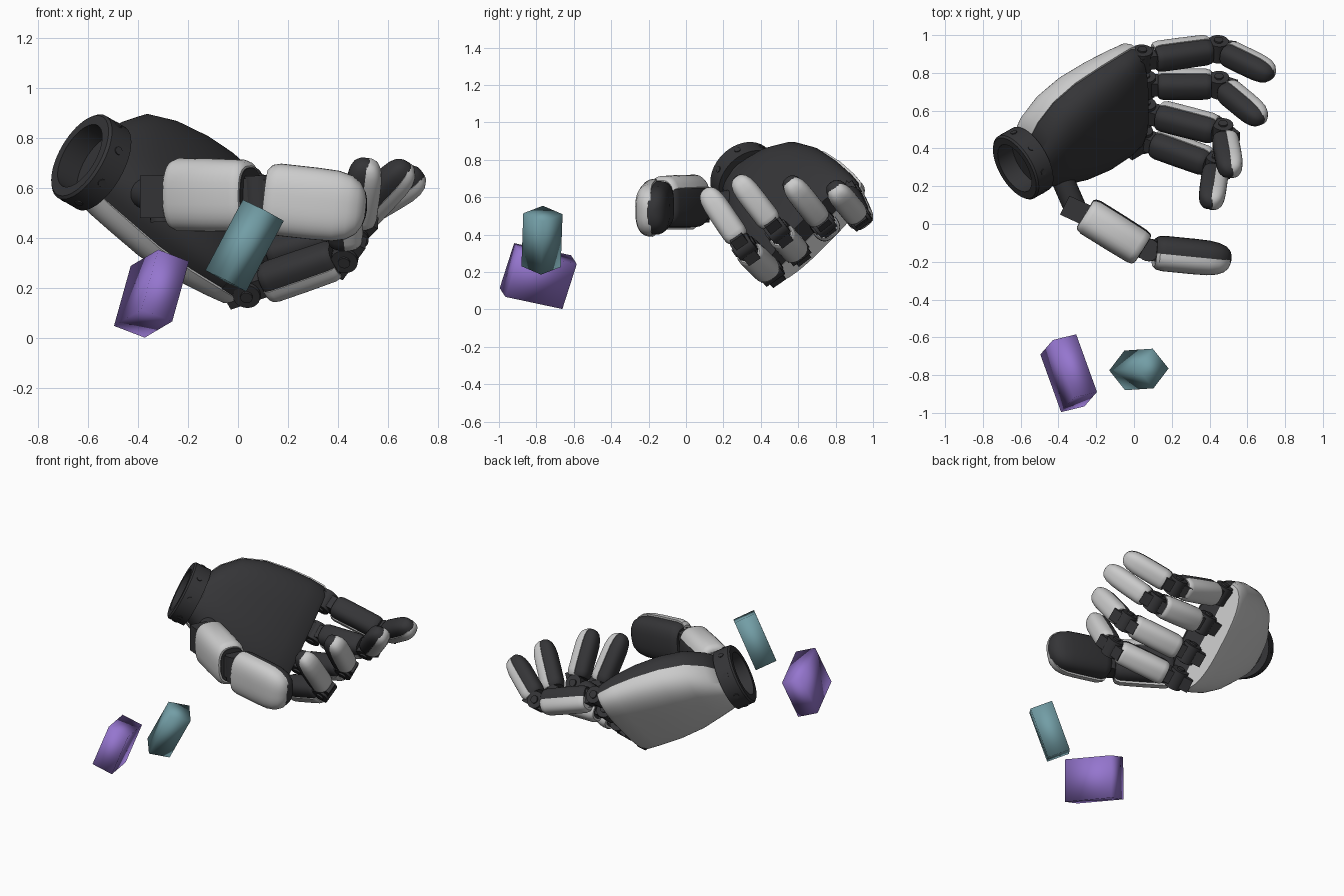
import bpy, bmesh, math
from mathutils import Vector, Matrix

if "Cube" in bpy.data.objects:
    bpy.data.objects.remove(bpy.data.objects["Cube"])

V = Vector


def material(name, rgb):
    m = bpy.data.materials.new(name)
    m.diffuse_color = (*rgb, 1)
    m.use_nodes = True
    m.node_tree.nodes["Principled BSDF"].inputs["Base Color"].default_value = m.diffuse_color
    return m


DARK = material("dark_plastic", (0.035, 0.035, 0.038))
LIGHT = material("light_shell", (0.55, 0.55, 0.55))
PURPLE = material("purple", (0.30, 0.18, 0.62))
TEAL = material("teal", (0.17, 0.34, 0.38))


def finish(name, bm, mat, angle=35):
    bmesh.ops.recalc_face_normals(bm, faces=bm.faces[:])
    me = bpy.data.meshes.new(name)
    bm.to_mesh(me)
    bm.free()
    me.materials.append(mat)
    ob = bpy.data.objects.new(name, me)
    bpy.context.collection.objects.link(ob)
    bpy.ops.object.select_all(action='DESELECT')
    ob.select_set(True)
    bpy.context.view_layer.objects.active = ob
    bpy.ops.object.shade_smooth_by_angle(angle=math.radians(angle))
    return ob


def frame(u, v, w, loc):
    return Matrix(((u.x, v.x, w.x, loc.x), (u.y, v.y, w.y, loc.y),
                   (u.z, v.z, w.z, loc.z), (0, 0, 0, 1)))


def loft(name, mat, M, secs, arc=2.0, n=32, grow=1.0, power=2.7):
    """Skin superellipse sections (w, cu, cv, ru, rv); arc (in pi) below 2 keeps the back side."""
    bm = bmesh.new()
    rings = []
    for w, cu, cv, ru, rv in secs:
        ring = []
        for i in range(n):
            t = arc * math.pi * i / (n if arc == 2 else n - 1)
            c, s = math.cos(t), math.sin(t)
            u = math.copysign(abs(c) ** (2 / power), c) * ru * grow
            v = math.copysign(abs(s) ** (2 / power), s) * rv * grow
            ring.append(bm.verts.new(M @ V((cu + u, cv + v, w))))
        rings.append(ring)
    for a, b in zip(rings, rings[1:]):
        for i in range(n):
            j = (i + 1) % n
            bm.faces.new((a[i], a[j], b[j], b[i]))
    bm.faces.new(rings[0])
    bm.faces.new(rings[-1])
    return finish(name, bm, mat)


def rod(name, mat, p0, p1, r, n=24):
    d = p1 - p0
    M = Matrix.Translation((p0 + p1) / 2) @ d.to_track_quat('Z', 'Y').to_matrix().to_4x4()
    bm = bmesh.new()
    bmesh.ops.create_cone(bm, cap_ends=True, segments=n, radius1=r, radius2=r,
                          depth=d.length, matrix=M)
    return finish(name, bm, mat)


def block(name, mat, centre, e1, e2, e3, angle=30):
    bm = bmesh.new()
    bmesh.ops.create_cube(bm, size=1, matrix=frame(e1, e2, e3, centre))
    return finish(name, bm, mat, angle)


# hand frame: along the hand, across the knuckles, back of the hand
W = V((-0.59, 0.32, 0.705))
A = V((0.77, 0.45, -0.45)).normalized()
R = V((0, 1, 1)).normalized()
B = R.cross(A)
HAND = frame(R, B, A, W)

# wrist ring: hollow collar with bolts and a closing plate
bm = bmesh.new()
prof = [(0.14, -0.055), (0.18, -0.055), (0.19, -0.045), (0.19, 0.055), (0.14, 0.055)]
N = 48
rings = [[bm.verts.new(HAND @ V((r * math.cos(2 * math.pi * i / N),
                                 r * math.sin(2 * math.pi * i / N), h)))
          for i in range(N)] for r, h in prof]
for k in range(len(prof)):
    a, b = rings[k], rings[(k + 1) % len(prof)]
    for i in range(N):
        j = (i + 1) % N
        bm.faces.new((a[i], a[j], b[j], b[i]))
finish("wrist_ring", bm, DARK)
rod("wrist_plate", DARK, W + A * 0.045, W + A * 0.09, 0.15)
for i in range(8):
    t = 2 * math.pi * (i + 0.5) / 8
    d = R * math.cos(t) + B * math.sin(t)
    rod(f"wrist_bolt_{i}", DARK, W + d * 0.185, W + d * 0.194, 0.017, 12)

# palm: dark core with a light shell over the back
palm = [(0.05, 0.00, 0.00, 0.155, 0.14), (0.10, 0.03, -0.005, 0.21, 0.158),
        (0.20, 0.055, -0.015, 0.28, 0.172), (0.34, 0.055, -0.02, 0.33, 0.178),
        (0.50, 0.05, -0.025, 0.355, 0.17), (0.64, 0.05, -0.025, 0.36, 0.15),
        (0.73, 0.05, -0.02, 0.355, 0.13), (0.755, 0.05, -0.02, 0.34, 0.115)]
loft("palm_core", DARK, HAND, palm, n=56)
loft("back_shell", LIGHT, HAND, [(w * 1.005, a, b, c, d) for w, a, b, c, d in palm],
     arc=1, n=36, grow=1.035)


# one finger bone: dark core, light shell over the back
BONE = [(0, .82), (.03, .93), (.1, 1), (.5, 1), (.9, .98), (.97, .92), (1, .82)]
TIP = [(0, .80), (.04, .94), (.12, 1), (.5, 1), (.7, .98), (.83, .89),
       (.92, .72), (.97, .5), (.993, .26), (1, .08)]


def bone(name, p0, p1, h, wid, dep, shape, arc=1.0):
    d = (p1 - p0).normalized()
    v = h.cross(d).normalized()
    u = d.cross(v).normalized()
    M = frame(u, v, d, p0)
    L = (p1 - p0).length
    secs = [(t * L, 0, 0, wid * s, dep * s) for t, s in shape]
    loft(name + "_core", DARK, M, secs, n=28, grow=0.95)
    loft(name + "_shell", LIGHT, M, [(w * 0.995, 0, 0.006, a, b) for w, _, _, a, b in secs],
         arc=arc, n=22, grow=1.03)


def hinge(name, p, h, d, r, half_len):
    """Barrel, pin heads and a link that bridges the gap between two bones."""
    rod(name + "_barrel", DARK, p - h * half_len, p + h * half_len, r)
    rod(name + "_pin", DARK, p - h * (half_len + .01), p + h * (half_len + .01), r * .45, 14)
    block(name + "_link", DARK, p, h * half_len * 1.4, h.cross(d) * r * 1.6, d * r * 3.4)


fingers = {
    "little_finger": ((.04, .87, .61), (.445, .925, .49), (.735, .785, .66)),
    "ring_finger": ((.06, .735, .455), (.45, .735, .455), (.68, .545, .695)),
    "middle_finger": ((.06, .59, .31), (.47, .485, .425), (.51, .265, .71)),
    "index_finger": ((.04, .45, .20), (.43, .31, .335), (.40, .10, .645)),
}
for name, pts in fingers.items():
    base, mid, tip = map(V, pts)
    d1, d2 = (mid - base).normalized(), (tip - mid).normalized()
    h = d2.cross(d1).normalized()
    hinge(name + "_knuckle", base, h, d1, 0.055, 0.06)
    hinge(name + "_joint", mid, h, (d1 + d2).normalized(), 0.054, 0.054)
    block(name + "_root", DARK, base - A * 0.05, h * 0.1, B * 0.1, A * 0.1)
    bone(name + "_lower", base.lerp(mid, .17), base.lerp(mid, .9), h, .073, .08, BONE)
    bone(name + "_tip", mid.lerp(tip, .14), tip, h, .065, .069, TIP)

# thumb: swivel root, broad lower bone wrapped in shell, rounded tip
H = V((0.05, 0, -1)).normalized()
root, t0, t1 = V((-.38, .24, .58)), V((-.31, .08, .555)), V((-.255, .06, .575))
t2, t3, t4 = V((.05, -.13, .57)), V((.11, -.145, .56)), V((.515, -.185, .515))
rod("thumb_swivel", DARK, root, t0, 0.06)
block("thumb_root", DARK, (t0 + t1) / 2 - V((.02, 0, 0)), V((.13, -.06, 0)),
      V((.05, .1, 0)), V((0, 0, .17)))
rod("thumb_root_barrel", DARK, t0 - H * .09, t0 + H * .09, .045)
bone("thumb_lower", t1, t2, H, .142, .1, BONE, arc=1.36)
rod("thumb_joint_barrel", DARK, (t2 + t3) / 2 - H * .085, (t2 + t3) / 2 + H * .085, .06)
block("thumb_joint_link", DARK, (t2 + t3) / 2, t3 - t2 + V((.06, -.01, 0)),
      V((.02, .1, 0)), V((0, 0, .14)))
bone("thumb_tip", t3, t4, H, .14, .092, TIP)

# two loose tilted boxes with soft shading
block("purple_block", PURPLE, V((-.346, -.79, .178)), V((.067, .077, .24)),
      V((.11, -.305, .065)), V((.123, .03, -.047)), 180)
block("teal_block", TEAL, V((.026, -.77, .37)), V((.15, .01, .283)),
      V((.08, .105, -.045)), V((.084, -.105, -.04)), 180)
